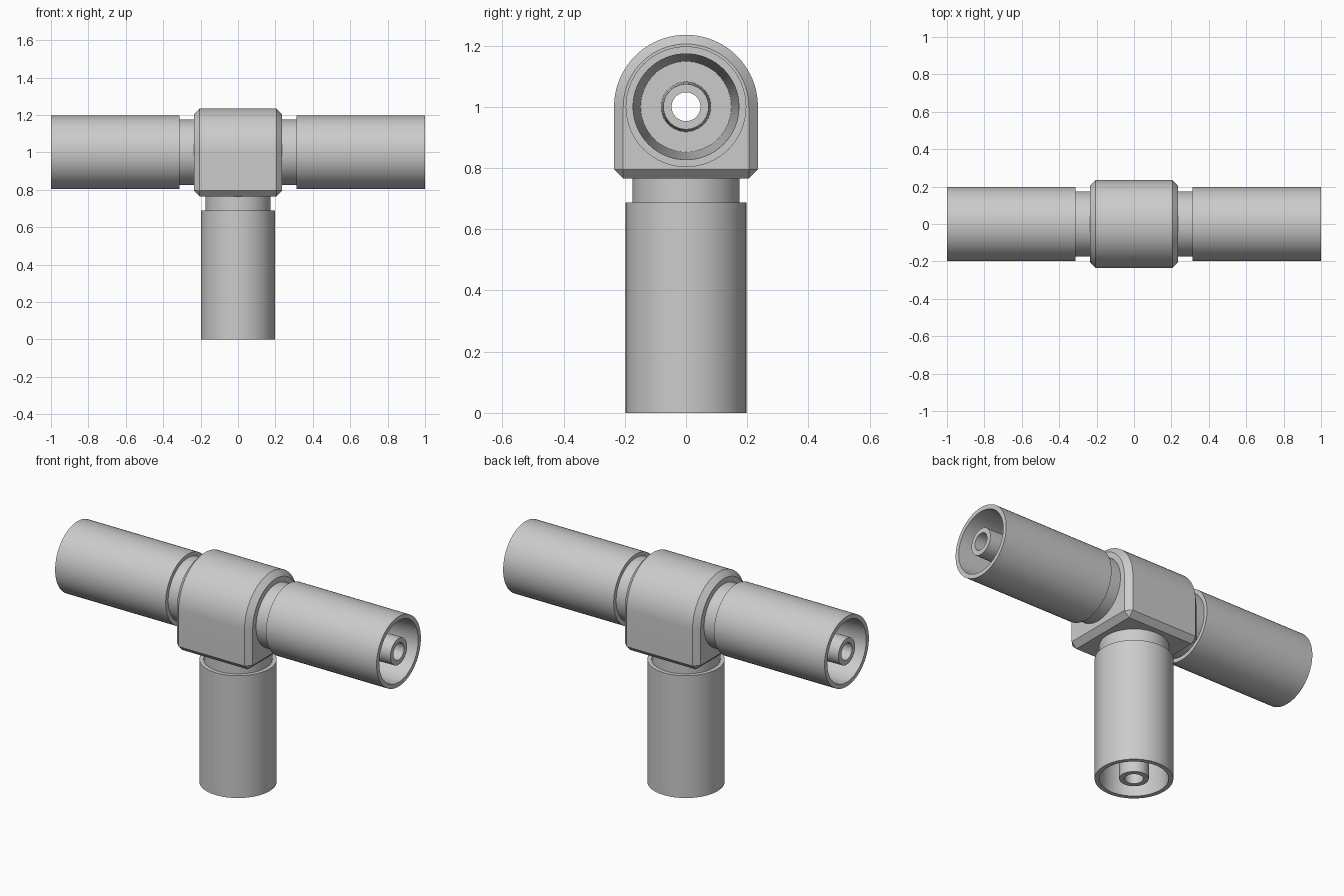
import bpy, bmesh, math
from mathutils import Matrix, Vector

if "Cube" in bpy.data.objects:
    bpy.data.objects.remove(bpy.data.objects["Cube"])

CENTRE = Vector((0, 0, 1))
HALF = 0.235      # half size of the central block
BORE = 0.047
SEG = 64

grey = bpy.data.materials.new("light_grey_plastic")
grey.diffuse_color = (0.6, 0.6, 0.6, 1)
grey.use_nodes = True
grey.node_tree.nodes["Principled BSDF"].inputs["Base Color"].default_value = grey.diffuse_color


def finish(name, bm):
    bmesh.ops.recalc_face_normals(bm, faces=bm.faces)
    mesh = bpy.data.meshes.new(name)
    bm.to_mesh(mesh)
    bm.free()
    mesh.materials.append(grey)
    ob = bpy.data.objects.new(name, mesh)
    bpy.context.collection.objects.link(ob)
    return ob


def activate(ob):
    bpy.ops.object.select_all(action='DESELECT')
    ob.select_set(True)
    bpy.context.view_layer.objects.active = ob


def smooth(ob):
    activate(ob)
    bpy.ops.object.shade_smooth_by_angle(angle=math.radians(30))


def place(axis):
    # turns local +z into the given axis, starting at the block centre
    return Matrix.Translation(CENTRE) @ Vector((0, 0, 1)).rotation_difference(Vector(axis)).to_matrix().to_4x4()


# Central block: arched profile extruded along x, all hard edges chamfered
bm = bmesh.new()
outline = [(-HALF, -HALF), (HALF, -HALF)]
outline += [(HALF * math.cos(math.pi * i / 40), HALF * math.sin(math.pi * i / 40)) for i in range(41)]
face = bm.faces.new([bm.verts.new((-HALF, y, 1 + z)) for y, z in outline])
ext = bmesh.ops.extrude_face_region(bm, geom=[face])
bmesh.ops.translate(bm, vec=(2 * HALF, 0, 0),
                    verts=[v for v in ext["geom"] if isinstance(v, bmesh.types.BMVert)])
bmesh.ops.recalc_face_normals(bm, faces=bm.faces)
hard = [e for e in bm.edges if e.calc_face_angle(0) > 0.5]
bmesh.ops.bevel(bm, geom=hard, offset=0.03, offset_type='OFFSET', segments=1,
                affect='EDGES', clamp_overlap=True)
block = finish("central_block", bm)

# Bores: one straight through, one down the branch
for axis, start, end in (((1, 0, 0), -0.5, 0.5), ((0, 0, -1), 0.0, 0.5)):
    bm = bmesh.new()
    bmesh.ops.create_cone(bm, cap_ends=True, segments=SEG, radius1=BORE, radius2=BORE, depth=end - start,
                          matrix=place(axis) @ Matrix.Translation((0, 0, (start + end) / 2)))
    cutter = finish("bore_cutter", bm)
    cutter.hide_render = True
    mod = block.modifiers.new("bore", 'BOOLEAN')
    mod.operation, mod.solver, mod.object = 'DIFFERENCE', 'EXACT', cutter
    activate(block)
    bpy.ops.object.modifier_apply(modifier=mod.name)
    bpy.data.objects.remove(cutter)
smooth(block)

# Arms: neck, collar, tapered socket, tapered nozzle and bore as one lathed profile
PROFILE = [(0.175, HALF - 0.002), (0.175, 0.312), (0.197, 0.312), (0.197, 1.0), (0.173, 1.0),
           (0.148, 0.4), (0.082, 0.4), (0.074, 1.0), (BORE, 1.0), (BORE, HALF - 0.002)]
for name, axis in (("right_arm", (1, 0, 0)), ("left_arm", (-1, 0, 0)), ("lower_arm", (0, 0, -1))):
    bm = bmesh.new()
    verts = [bm.verts.new((r, 0, h)) for r, h in PROFILE]
    edges = [bm.edges.new(pair) for pair in zip(verts, verts[1:] + verts[:1])]
    bmesh.ops.spin(bm, geom=verts + edges, cent=(0, 0, 0), axis=(0, 0, 1),
                   angle=2 * math.pi, steps=SEG, use_merge=True)
    bmesh.ops.remove_doubles(bm, verts=bm.verts, dist=1e-5)
    bm.transform(place(axis))
    smooth(finish(name, bm))
